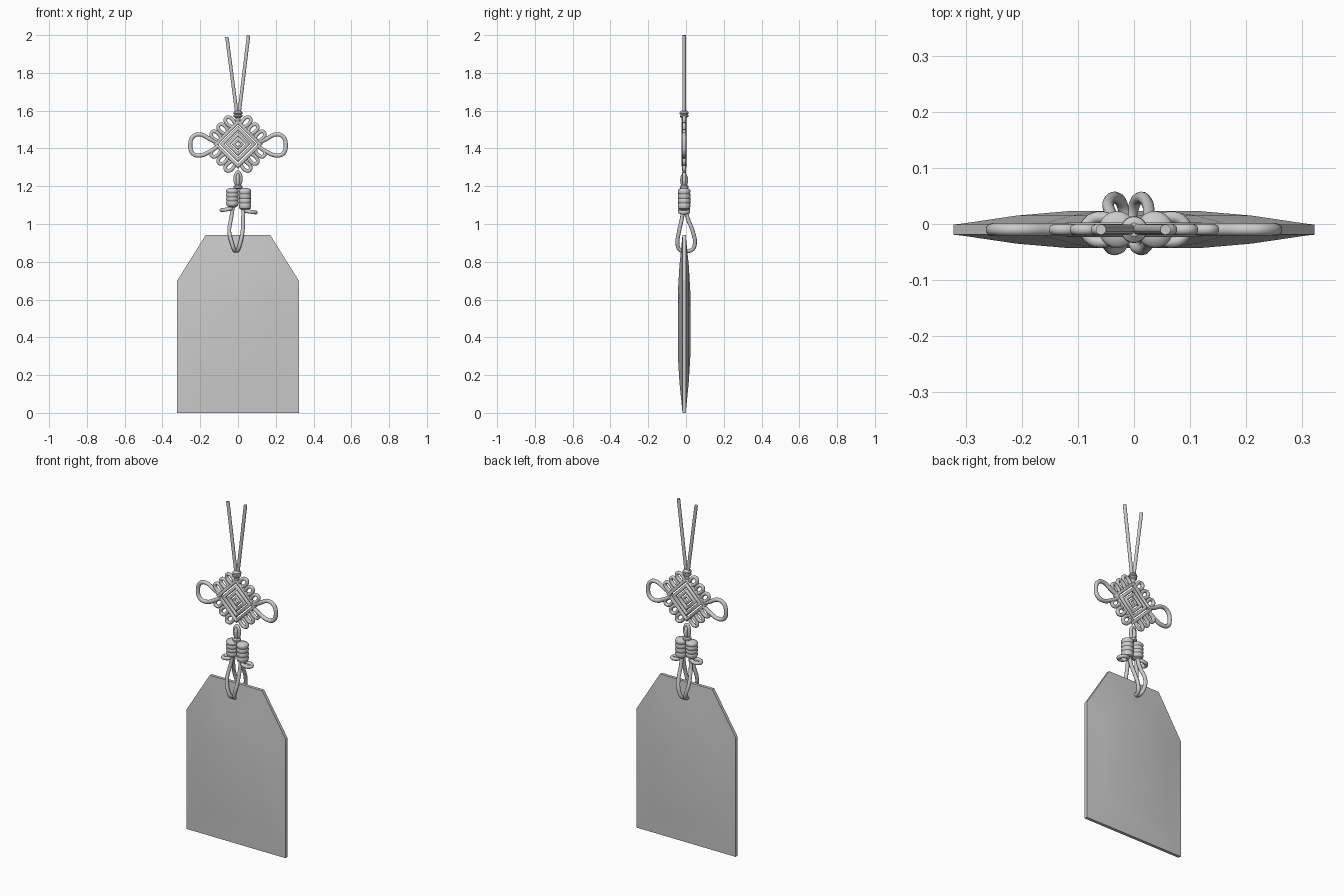
import bpy, bmesh, math
from mathutils import Vector

if "Cube" in bpy.data.objects:
    bpy.data.objects.remove(bpy.data.objects["Cube"])

Y = -0.01  # depth of the charm's main plane


def finish(ob, angle=40):
    bpy.ops.object.select_all(action='DESELECT')
    bpy.context.view_layer.objects.active = ob
    ob.select_set(True)
    if ob.type == 'CURVE':
        bpy.ops.object.convert(target='MESH')
    bpy.ops.object.shade_smooth_by_angle(angle=math.radians(angle))


def cord(name, pts, r, cyclic=False, smooth=True):
    cu = bpy.data.curves.new(name, 'CURVE')
    cu.dimensions = '3D'
    cu.bevel_depth = r
    cu.bevel_resolution = 3
    cu.use_fill_caps = True
    cu.resolution_u = 6
    sp = cu.splines.new('BEZIER' if smooth else 'POLY')
    store = sp.bezier_points if smooth else sp.points
    store.add(len(pts) - 1)
    for p, co in zip(store, pts):
        if smooth:
            p.co = co
            p.handle_left_type = p.handle_right_type = 'AUTO'
        else:
            p.co = (*co, 1)
    sp.use_cyclic_u = cyclic
    ob = bpy.data.objects.new(name, cu)
    bpy.context.collection.objects.link(ob)
    finish(ob, 50)


def lathe(name, x, profile, n=20):
    bm = bmesh.new()
    rings = [[bm.verts.new((x + r * math.cos(2 * math.pi * i / n),
                            Y + r * math.sin(2 * math.pi * i / n), z))
              for i in range(n)] for r, z in profile]
    for a, b in zip(rings, rings[1:]):
        for i in range(n):
            j = (i + 1) % n
            bm.faces.new((a[i], a[j], b[j], b[i]))
    bm.faces.new(rings[0][::-1])
    bm.faces.new(rings[-1])
    me = bpy.data.meshes.new(name)
    bm.to_mesh(me)
    ob = bpy.data.objects.new(name, me)
    bpy.context.collection.objects.link(ob)
    finish(ob)


# Padded pouch: nested outlines, front and back
outline = [(-.322, 0), (.322, 0), (.322, .70), (.17, .943), (-.17, .943), (-.322, .70)]
levels = [(1, .009), (.955, .0105), (.65, .025), (.36, .033)]
bm = bmesh.new()
sides = []
for s in (-1, 1):
    rings = [[bm.verts.new((x * k, Y + s * h, .47 + (z - .47) * k)) for x, z in outline]
             for k, h in levels]
    for a, b in zip(rings, rings[1:]):
        for i in range(6):
            j = (i + 1) % 6
            bm.faces.new((a[i], a[j], b[j], b[i]))
    bm.faces.new(rings[-1])
    sides.append(rings[0])
for i in range(6):
    j = (i + 1) % 6
    bm.faces.new((sides[0][i], sides[0][j], sides[1][j], sides[1][i]))
bmesh.ops.recalc_face_normals(bm, faces=bm.faces)
me = bpy.data.meshes.new("pouch")
bm.to_mesh(me)
pouch = bpy.data.objects.new("pouch", me)
bpy.context.collection.objects.link(pouch)
finish(pouch, 30)

# Cord loops threaded through the pouch top
drop = [(-.014, 1.10), (-.020, 1.04), (-.037, .96), (-.045, .90), (-.034, .864), (0, .857),
        (.035, .866), (.047, .90), (.036, .96), (.006, 1.04), (-.004, 1.10)]
for name, top, mid, low in (("left_loop", -.026, -.046, -.014), ("right_loop", .03, .024, -.006)):
    pts = []
    for y, z in drop:
        if z > .96:
            x = mid + (top - mid) * (z - .96) / .14
        else:
            x = low + (mid - low) * min(1, max(0, (z - .857) / .103)) ** .6
        pts.append((x, y, z))
    cord(name, pts, .0105)

# Wrapped cord barrels with a loose ring under each
for name, x, z0, rx, rz in (("left", -.03, 1.10, -.06, 1.077), ("right", .037, 1.085, .066, 1.065)):
    prof = [(.016, z0 - .012), (.029, z0 - .004)]
    step = (1.185 - z0) / 4
    for i in range(4):
        prof += [(.030, z0 + i * step), (.033, z0 + (i + .3) * step), (.033, z0 + (i + .7) * step)]
    prof += [(.028, 1.185), (.014, 1.19)]
    lathe(name + "_barrel", x, prof)
    ring = [(rx + .027 * math.cos(a), Y + .022 * math.sin(a),
             rz - .004 * math.cos(a) * (1 if x > 0 else -1))
            for a in (i * math.pi / 4 for i in range(8))]
    cord(name + "_ring", ring, .0105, True)

# Linking knot between barrels and diamond
cord("link_loop", [(.014 * math.cos(a), Y, 1.24 + .034 * math.sin(a))
                   for a in (i * math.pi / 4 for i in range(8))], .010, True)
cord("link_cross_loop", [(0, Y + .011 * math.cos(a), 1.232 + .028 * math.sin(a))
                         for a in (i * math.pi / 4 for i in range(8))], .010, True)
lathe("link_tie", 0, [(.016, 1.185), (.023, 1.19), (.023, 1.20), (.016, 1.206)])

# Woven diamond of concentric square cords
C = Vector((0, Y, 1.423))
for i, d in enumerate((.118, .084, .052, .022)):
    cord(f"diamond_{i}", [C + Vector((math.cos(a) * d, 0, math.sin(a) * d))
                          for a in (k * math.pi / 2 for k in range(4))],
         .013 if i < 3 else .010, True, False)

# Small petals along each diamond edge
for q in range(4):
    a = math.pi / 4 + q * math.pi / 2
    n = Vector((math.cos(a), 0, math.sin(a)))
    t = Vector((-n.z, 0, n.x))
    for k in (-1, 0, 1):
        base = C + n * .092 + t * k * .053
        shape = [(-.011, -.012), (-.018, .025), (-.013, .043), (0, .050),
                 (.013, .043), (.018, .025), (.011, -.012)]
        cord(f"petal_{q}_{k + 1}", [base + t * u + n * v for u, v in shape], .010)

# Large side ears
ear = [(.10, 1.425), (.15, 1.450), (.20, 1.474), (.236, 1.464), (.253, 1.418),
       (.238, 1.372), (.20, 1.363), (.15, 1.383), (.10, 1.415)]
for s, name in ((-1, "left_ear"), (1, "right_ear")):
    cord(name, [(s * x, Y, z) for x, z in ear], .0115)

# Top tie and hanging strings
lathe("top_tie", 0, [(.012, 1.545), (.014, 1.562), (.023, 1.568), (.023, 1.576), (.018, 1.580),
                     (.024, 1.584), (.023, 1.592), (.012, 1.602)])
cord("left_string", [(-.004, Y, 1.57), (-.059, Y, 1.99)], .0095, smooth=False)
cord("right_string", [(.004, Y, 1.57), (.056, Y, 1.999)], .0095, smooth=False)
